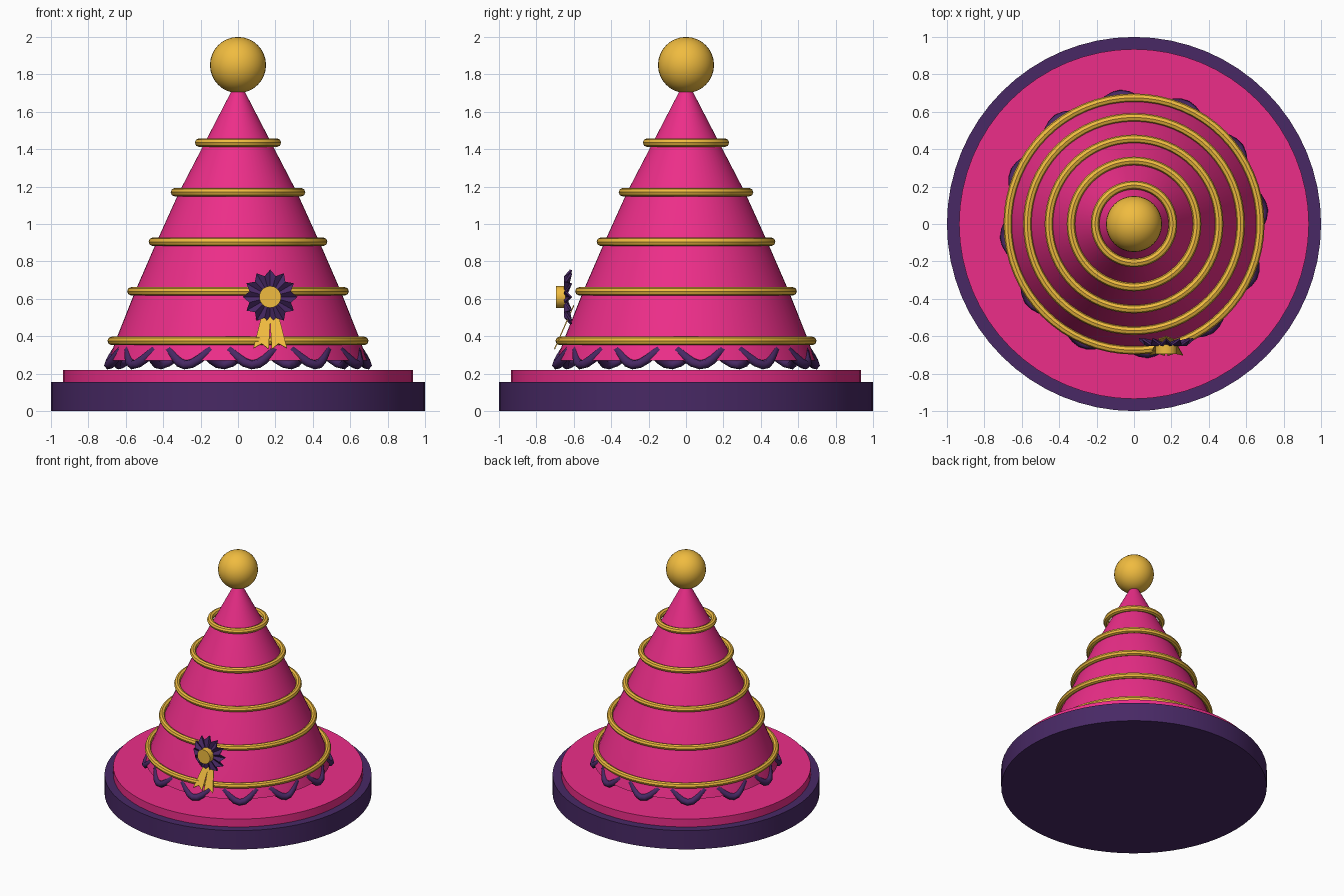
import bpy, bmesh, math
from math import sin, cos, pi, tau

if "Cube" in bpy.data.objects:
    bpy.data.objects.remove(bpy.data.objects["Cube"])


def mat(name, c):
    m = bpy.data.materials.new(name)
    m.diffuse_color = (*c, 1)
    m.use_nodes = True
    m.node_tree.nodes["Principled BSDF"].inputs["Base Color"].default_value = m.diffuse_color
    return m


PINK = mat("pink", (0.84, 0.027, 0.25))
GOLD = mat("gold", (0.87, 0.50, 0.05))
PURPLE = mat("purple", (0.065, 0.022, 0.13))


def finish(ob, name, m, smooth=True):
    ob.name = name
    ob.data.materials.append(m)
    if smooth:
        bpy.ops.object.select_all(action='DESELECT')
        ob.select_set(True)
        bpy.context.view_layer.objects.active = ob
        bpy.ops.object.shade_smooth_by_angle(angle=math.radians(35))
    return ob


def mesh(name, verts, faces, m, smooth=True):
    me = bpy.data.meshes.new(name)
    me.from_pydata(verts, [], faces)
    bm = bmesh.new()
    bm.from_mesh(me)
    bmesh.ops.recalc_face_normals(bm, faces=bm.faces)
    bm.to_mesh(me)
    bm.free()
    ob = bpy.data.objects.new(name, me)
    bpy.context.collection.objects.link(ob)
    return finish(ob, name, m, smooth)


def lathe(name, profile, m, n=64):
    verts = [(r * cos(tau * i / n), r * sin(tau * i / n), z)
             for r, z in profile for i in range(n)]
    faces = [(k * n + i, k * n + (i + 1) % n, (k + 1) * n + (i + 1) % n, (k + 1) * n + i)
             for k in range(len(profile) - 1) for i in range(n)]
    last = (len(profile) - 1) * n
    faces += [tuple(range(n)), tuple(range(last, last + n))]
    return mesh(name, verts, faces, m)


# base disc, brim and cone
lathe("base_disc", [(1, 0), (1, 0.155)], PURPLE)
lathe("brim", [(0.935, 0.155), (0.935, 0.22)], PINK)
lathe("hat_cone", [(0.69, 0.27), (0.655, 0.375), (0.55, 0.64), (0.435, 0.905),
                   (0.315, 1.17), (0.18, 1.43), (0.03, 1.72)], PINK)

# gold hoops
for i, r in enumerate((0.675, 0.57, 0.455, 0.337, 0.208)):
    bpy.ops.mesh.primitive_torus_add(major_radius=r, minor_radius=0.023, major_segments=64,
                                     minor_segments=8, location=(0, 0, 0.375 + 0.265 * i))
    finish(bpy.context.object, f"hoop_{i + 1}", GOLD).data.shade_smooth()

# ball on top
bpy.ops.mesh.primitive_uv_sphere_add(segments=32, ring_count=16, radius=0.15, location=(0, 0, 1.85))
finish(bpy.context.object, "top_ball", GOLD)

# wavy ruffle cord peeking out under the cone
cu = bpy.data.curves.new("ruffle", 'CURVE')
cu.dimensions = '3D'
cu.bevel_depth = 0.026
cu.bevel_resolution = 1
sp = cu.splines.new('POLY')
N = 120
sp.points.add(N - 1)
for i, p in enumerate(sp.points):
    a = tau * i / N
    w = cos(12 * (a - math.radians(6.5)))
    r = 0.665 + 0.03 * w
    p.co = (r * cos(a), r * sin(a), 0.297 - 0.05 * w, 1)
sp.use_cyclic_u = True
ruffle = bpy.data.objects.new("ruffle", cu)
bpy.context.collection.objects.link(ruffle)
cu.materials.append(PURPLE)

# pleated rosette
CX, CZ = 0.172, 0.61
verts = [(CX, -0.645, CZ)]
for i in range(24):
    a = pi / 2 + tau * i / 24
    r, y = ((0.145, -0.615), (0.115, -0.645))[i % 2]
    verts.append((CX + r * cos(a), y, CZ + r * sin(a)))
faces = [(0, 1 + i, 1 + (i + 1) % 24) for i in range(24)]
ros = mesh("rosette", verts, faces, PURPLE, False)
sol = ros.modifiers.new("thickness", 'SOLIDIFY')
sol.thickness = 0.012
sol.offset = 0

# rosette button
bpy.ops.mesh.primitive_cylinder_add(vertices=32, radius=0.058, depth=0.05,
                                    location=(CX, -0.67, CZ), rotation=(pi / 2, 0, 0))
finish(bpy.context.object, "rosette_button", GOLD)

# notched ribbon tails
for side, s in (("left", -1), ("right", 1)):
    pts = [(-0.005, 0.565), (0.04, 0.53), (0.09, 0.335), (0.045, 0.36), (0.008, 0.33)]
    v = [(CX + s * x, -0.6 - (0.565 - z) * 0.44, z) for x, z in pts]
    tail = mesh(f"ribbon_tail_{side}", v, [(0, 1, 2, 3), (0, 3, 4)], GOLD, False)
    sol = tail.modifiers.new("thickness", 'SOLIDIFY')
    sol.thickness = 0.006
    sol.offset = 0
